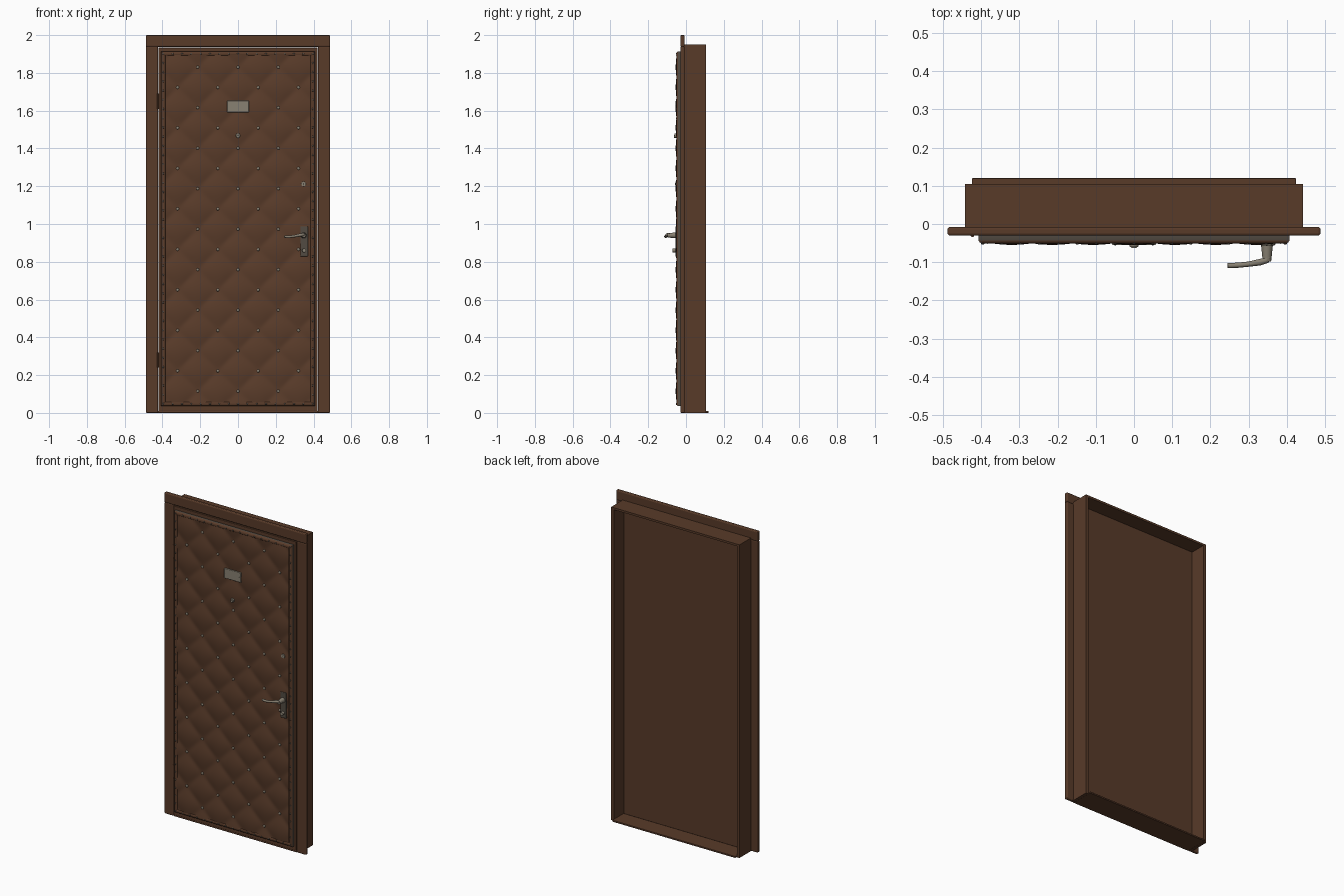
import bpy, bmesh, math
from mathutils import Vector, Matrix

if "Cube" in bpy.data.objects:
    bpy.data.objects.remove(bpy.data.objects["Cube"])


def mat(name, c):
    m = bpy.data.materials.new(name)
    m.diffuse_color = (*c, 1)
    m.use_nodes = True
    m.node_tree.nodes["Principled BSDF"].inputs["Base Color"].default_value = m.diffuse_color
    return m


WOOD = mat("brown_wood", (0.098, 0.043, 0.022))
LEATHER = mat("brown_leather", (0.102, 0.045, 0.023))
STEEL = mat("pale_steel", (0.25, 0.22, 0.17))
DARK = mat("dark_steel", (0.085, 0.07, 0.055))


def finish(name, bm, mats, smooth=True):
    bmesh.ops.recalc_face_normals(bm, faces=bm.faces[:])
    me = bpy.data.meshes.new(name)
    bm.to_mesh(me)
    bm.free()
    ob = bpy.data.objects.new(name, me)
    bpy.context.collection.objects.link(ob)
    for m in mats:
        me.materials.append(m)
    if smooth:
        bpy.ops.object.select_all(action='DESELECT')
        ob.select_set(True)
        bpy.context.view_layer.objects.active = ob
        bpy.ops.object.shade_smooth_by_angle(angle=math.radians(40))
    return ob


def box(name, x0, x1, y0, y1, z0, z1, m, bevel=0.0):
    bm = bmesh.new()
    bmesh.ops.create_cube(bm, size=1)
    for v in bm.verts:
        v.co = Vector(((x0 + x1) / 2 + v.co.x * (x1 - x0),
                       (y0 + y1) / 2 + v.co.y * (y1 - y0),
                       (z0 + z1) / 2 + v.co.z * (z1 - z0)))
    ob = finish(name, bm, [m], False)
    if bevel:
        b = ob.modifiers.new("bevel", 'BEVEL')
        b.width, b.segments = bevel, 3
    return ob


def cone(name, x, z, y0, y1, r0, r1, m, seg=20):
    """Round part along y, from y0 (radius r0) to y1 (radius r1)."""
    bm = bmesh.new()
    bmesh.ops.create_cone(bm, cap_ends=True, segments=seg, radius1=r0, radius2=r1, depth=abs(y1 - y0),
                          matrix=Matrix.Translation((x, (y0 + y1) / 2, z)) @ Matrix.Rotation(math.pi / 2, 4, 'X'))
    return finish(name, bm, [m])


def domes(name, points, r, depth, m):
    """Many flattened button heads in one object."""
    bm = bmesh.new()
    for p in points:
        bmesh.ops.create_uvsphere(bm, u_segments=10, v_segments=6, radius=1,
                                  matrix=Matrix.Translation(p) @ Matrix.Diagonal((r, depth, r, 1)))
    return finish(name, bm, [m])


# Frame: jambs, head and sill
for s, n in ((-1, "left"), (1, "right")):
    box(n + "_jamb", *sorted((s * 0.424, s * 0.442)), -0.012, 0.105, 0, 1.95, WOOD)
    box(n + "_casing", *sorted((s * 0.424, s * 0.488)), -0.029, -0.008, 0, 1.94, WOOD, 0.006)
box("head_jamb", -0.424, 0.424, -0.012, 0.105, 1.937, 1.95, WOOD)
box("head_casing", -0.488, 0.488, -0.03, -0.008, 1.938, 2.0, WOOD, 0.006)
box("sill", -0.424, 0.424, -0.028, 0.12, 0, 0.01, WOOD, 0.002)

# Door leaf with a thin gap to the frame
box("door_leaf", -0.421, 0.421, -0.03, 0.012, 0.01, 1.934, WOOD, 0.002)

# Hinges
for z in (1.65, 0.28):
    bm = bmesh.new()
    bmesh.ops.create_cone(bm, cap_ends=True, segments=12, radius1=0.005, radius2=0.005, depth=0.08,
                          matrix=Matrix.Translation((-0.423, -0.029, z)))
    finish("hinge", bm, [WOOD])

# Tufted padding on a diamond lattice, with soft creases
DX, DZ, Z0, N = 0.1067, 0.1072, 0.115, 10


def pad_y(i, k):
    a, b = i / N, k / N
    u, v = math.sin(math.pi * (a + b) / 2), math.sin(math.pi * (a - b) / 2)
    puff = ((u * u + 0.02) * (v * v + 0.02)) ** 0.3
    return -0.042 - 0.0125 * puff


bm = bmesh.new()
grid = [[bm.verts.new((i * DX / N, pad_y(i, k), Z0 + k * DZ / N)) for k in range(-6, 167)]
        for i in range(-36, 37)]
for p, q in zip(grid, grid[1:]):
    for j in range(len(p) - 1):
        bm.faces.new((p[j], q[j], q[j + 1], p[j + 1]))
pad = finish("tufted_padding", bm, [LEATHER], False)
for f in pad.data.polygons:
    f.use_smooth = True
if pad.data.polygons[0].normal.y > 0:
    pad.data.flip_normals()

# Buttons at the lattice points, except under the number plate
pts = [(i * DX, -0.046, Z0 + k * DZ) for i in range(-3, 4) for k in range(0, 17)
       if (i + k) % 2 == 0 and not (i == 0 and k == 14)]
domes("padding_buttons", pts, 0.008, 0.005, STEEL)

# Rolled trim around the padding: a mitred profile, grey on its outer edge
XO, ZB, ZT = 0.407, 0.036, 1.913
profile = [(0, -0.029), (0, -0.043), (0.003, -0.048), (0.008, -0.051), (0.015, -0.051),
           (0.02, -0.048), (0.023, -0.043), (0.023, -0.029)]
bm = bmesh.new()
loops = [[bm.verts.new(c) for c in ((-XO + d, y, ZB + d), (XO - d, y, ZB + d),
                                    (XO - d, y, ZT - d), (-XO + d, y, ZT - d))] for d, y in profile]
for n, (p, q) in enumerate(zip(loops, loops[1:])):
    for j in range(4):
        f = bm.faces.new((p[j], p[(j + 1) % 4], q[(j + 1) % 4], q[j]))
        f.material_index = 1 if n < 1 else 0
finish("rolled_trim", bm, [LEATHER, DARK])

# Nail heads along the trim
d = 0.0115
xs = [(-XO + d) + (2 * XO - 2 * d) * i / 16 for i in range(17)]
zs = [ZB + d + (ZT - ZB - 2 * d) * i / 38 for i in range(1, 38)]
nails = [(x, -0.051, z) for x in xs for z in (ZB + d, ZT - d)]
nails += [(s * (XO - d), -0.051, z) for z in zs for s in (-1, 1)]
domes("trim_nails", nails, 0.005, 0.003, DARK)

# Blank number plate with two screws
box("number_plate", -0.058, 0.058, -0.055, -0.046, 1.591, 1.653, STEEL, 0.003)
domes("plate_screws", [(s * 0.049, -0.055, 1.622) for s in (-1, 1)], 0.003, 0.001, STEEL)

# Peephole with its small swing cover
cone("peephole_ring", 0, 1.468, -0.04, -0.06, 0.014, 0.011, STEEL)
cone("peephole_cover", 0, 1.463, -0.058, -0.063, 0.008, 0.007, STEEL)

# Upper lock
cone("upper_lock", 0.347, 1.212, -0.04, -0.056, 0.014, 0.012, STEEL)
box("upper_keyhole", 0.345, 0.349, -0.057, -0.054, 1.206, 1.218, DARK)

# Handle plate, key cylinder and lever
box("handle_plate", 0.33, 0.37, -0.056, -0.042, 0.828, 0.988, DARK, 0.004)
cone("key_cylinder", 0.35, 0.86, -0.05, -0.072, 0.011, 0.010, STEEL)
cone("lever_neck", 0.348, 0.94, -0.05, -0.098, 0.016, 0.011, STEEL)

cu = bpy.data.curves.new("lever_handle", 'CURVE')
cu.dimensions = '3D'
cu.bevel_depth, cu.bevel_resolution, cu.use_fill_caps = 0.0085, 3, True
sp = cu.splines.new('POLY')
path = [(0.352, -0.086, 0.943), (0.346, -0.095, 0.944), (0.33, -0.1, 0.942),
        (0.30, -0.105, 0.936), (0.27, -0.108, 0.932), (0.245, -0.109, 0.934)]
sp.points.add(len(path) - 1)
for p, c in zip(sp.points, path):
    p.co = (*c, 1)
    p.radius = 1.0 if c[0] > 0.3 else 0.8
sp.use_smooth = True
cu.materials.append(STEEL)
bpy.context.collection.objects.link(bpy.data.objects.new("lever_handle", cu))
